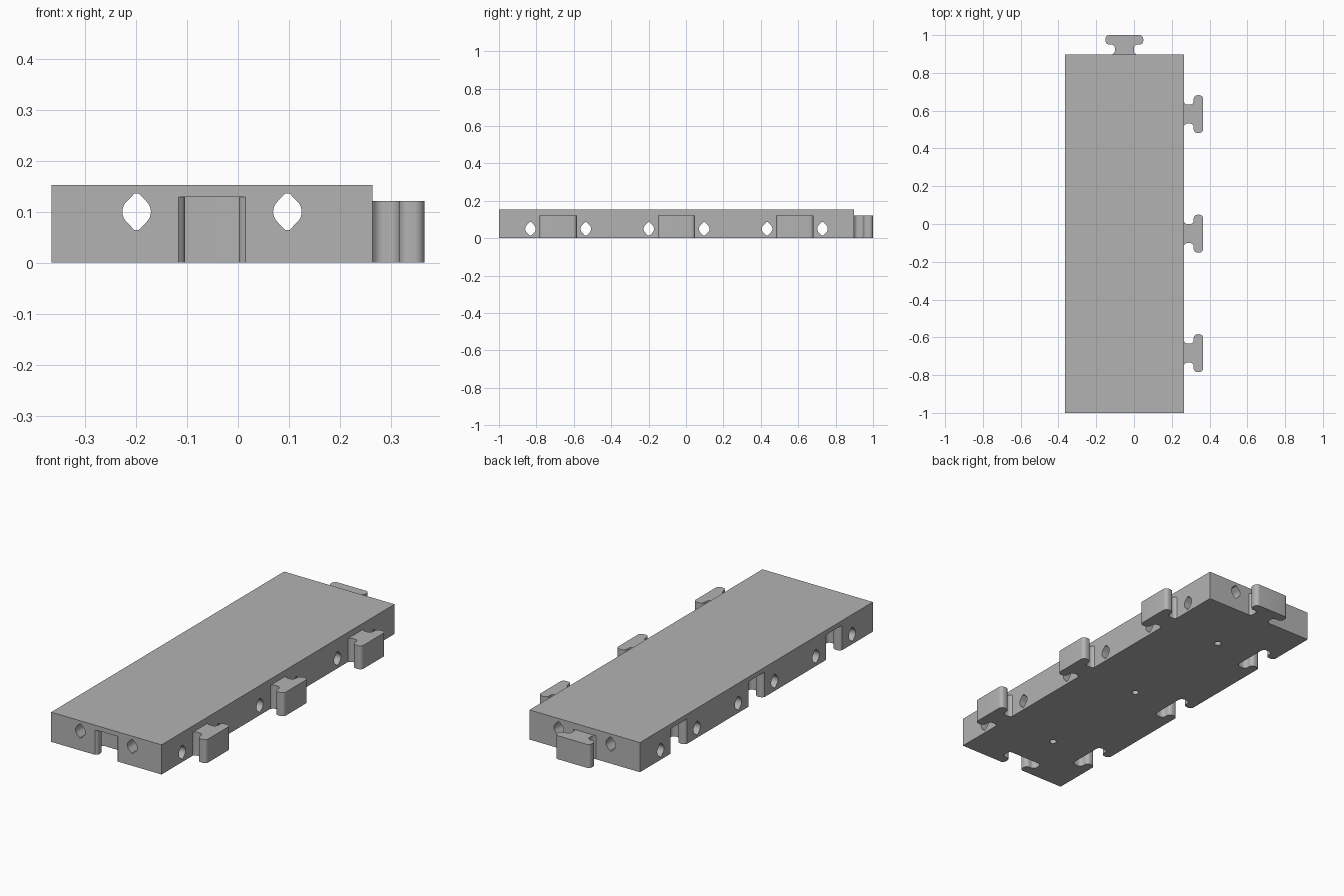
import bpy, bmesh, math
from mathutils import Matrix, Vector

if "Cube" in bpy.data.objects:
    bpy.data.objects.remove(bpy.data.objects["Cube"])

grey = bpy.data.materials.new("plain grey")
grey.use_nodes = True
COLOUR = (0.45, 0.45, 0.45, 1)
grey.diffuse_color = COLOUR
grey.node_tree.nodes["Principled BSDF"].inputs["Base Color"].default_value = COLOUR

# Plate extents
X0, X1, Y0, Y1, TOP = -0.366, 0.264, -1.0, 0.898, 0.153
CX, CY = (X0 + X1) / 2, (Y0 + Y1) / 2
PITCH = (Y1 - Y0) / 3
ROWS = [CY + PITCH * i for i in (-1, 0, 1)]
TAB_DEPTH = 0.102


def prism(name, outline, depth, matrix):
    """Extrude a flat outline along its local z and place it."""
    bm = bmesh.new()
    face = bm.faces.new([bm.verts.new((x, y, 0)) for x, y in outline])
    ext = bmesh.ops.extrude_face_region(bm, geom=[face])
    moved = [v for v in ext["geom"] if isinstance(v, bmesh.types.BMVert)]
    bmesh.ops.translate(bm, verts=moved, vec=(0, 0, depth))
    bmesh.ops.transform(bm, matrix=matrix, verts=bm.verts)
    bmesh.ops.recalc_face_normals(bm, faces=bm.faces)
    mesh = bpy.data.meshes.new(name)
    bm.to_mesh(mesh)
    bm.free()
    mesh.materials.append(grey)
    obj = bpy.data.objects.new(name, mesh)
    bpy.context.collection.objects.link(obj)
    return obj


def arc(cx, cy, r, start, end, steps=8):
    angles = [math.radians(start + (end - start) * i / steps) for i in range(steps + 1)]
    return [(cx + r * math.cos(a), cy + r * math.sin(a)) for a in angles]


def connector(gap=0.0):
    """T-shaped outline with a rounded neck, pointing along +x."""
    r, neck, head, mid = 0.02, 0.05 + gap, 0.1 + gap, 0.052 - gap
    end = TAB_DEPTH + gap
    half = [(0, neck + 0.013)]
    half += arc(r, neck + r, r, 225, 270, 5)
    half += arc(mid - r, neck + r, r, 270, 360)
    half += arc(mid + r, head - r, r, 180, 90)
    half += arc(end - r, head - r, r, 90, 0)
    return half + [(x, -y) for x, y in reversed(half)]


def place(x, y, z=0, turn=0):
    return Matrix.Translation((x, y, z)) @ Matrix.Rotation(math.radians(turn), 4, "Z")


def smooth(obj):
    bpy.ops.object.select_all(action="DESELECT")
    obj.select_set(True)
    bpy.context.view_layer.objects.active = obj
    bpy.ops.object.shade_smooth_by_angle(angle=math.radians(35))


def cut(target, cutter):
    mod = target.modifiers.new("cut", "BOOLEAN")
    mod.operation, mod.solver, mod.object = "DIFFERENCE", "EXACT", cutter
    bpy.context.view_layer.objects.active = target
    bpy.ops.object.modifier_apply(modifier=mod.name)
    bpy.data.objects.remove(cutter)


# Plate
plate = prism("plate", [(X0, Y0), (X1, Y0), (X1, Y1), (X0, Y1)], TOP, Matrix())

# Sockets, open at the bottom and on the front and -x edges
for x, y, turn in [(X0, y, 0) for y in ROWS] + [(CX, Y0, 90)]:
    outline = connector(0.003)
    outline = [(-0.02, outline[0][1])] + outline + [(-0.02, outline[-1][1])]
    cut(plate, prism("socket_cutter", outline, 0.149, place(x, y, -0.02, turn)))

# Pointed channels running right through the plate
channel = arc(0, 0, 0.028, -45, 45) + [(0.004, 0.036), (-0.004, 0.036)]
channel += arc(0, 0, 0.028, 135, 225) + [(-0.004, -0.036), (0.004, -0.036)]
along_y = Matrix.Rotation(math.radians(90), 4, "X")
along_x = Matrix.Rotation(math.radians(90), 4, "Z") @ along_y
for side in (-0.148, 0.148):
    cut(plate, prism("long_channel_cutter", channel, 2.2,
                     Matrix.Translation((CX + side, 1.1, 0.1)) @ along_y))
    for y in ROWS:
        cut(plate, prism("cross_channel_cutter", channel, 1,
                         Matrix.Translation((-0.5, y + side, 0.05)) @ along_x))

# Small blind holes underneath
for y in ROWS:
    cut(plate, prism("pin_hole_cutter", arc(0, 0, 0.017, 0, 345, 23), 0.12,
                     place(CX, y, -0.02)))
smooth(plate)

# Tabs on the +x and back edges
tabs = [("side_tab", X1, y, 0) for y in ROWS] + [("back_tab", CX, Y1, 90)]
for name, x, y, turn in tabs:
    smooth(prism(name, connector(), 0.121, place(x, y, 0, turn)))
